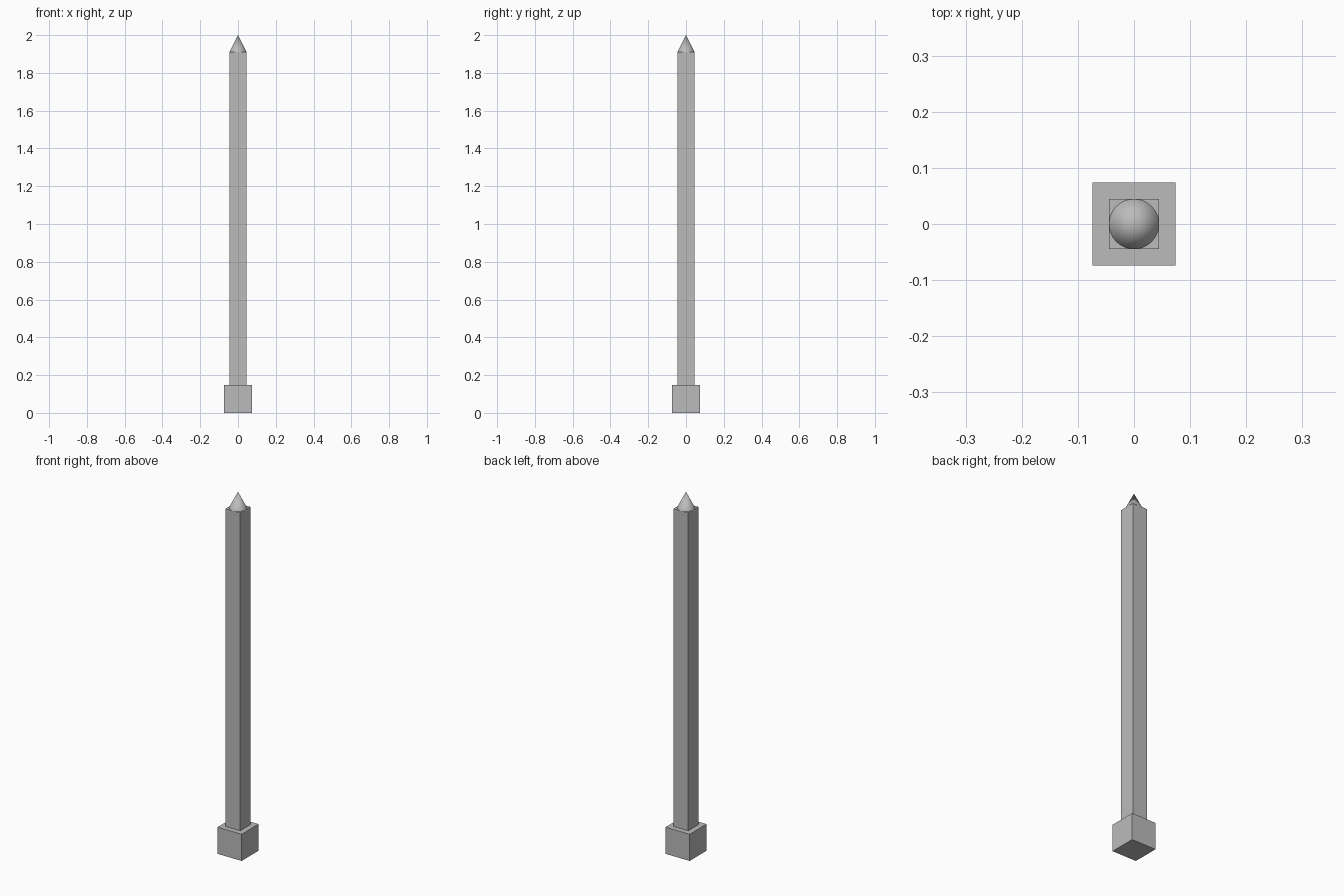
import bpy
import math

cube = bpy.data.objects.get("Cube")
if cube:
    bpy.data.objects.remove(cube, do_unlink=True)

BASE = 0.148      # base cube side
POST = 0.089      # post side
POST_TOP = 1.911
TOP = 2.0

# Single grey material
grey = bpy.data.materials.new("plain grey")
grey.use_nodes = True
colour = (0.5, 0.5, 0.5, 1.0)
grey.diffuse_color = colour
grey.node_tree.nodes["Principled BSDF"].inputs["Base Color"].default_value = colour


def block(name, side, bottom, top):
    """Square upright block between two heights."""
    bpy.ops.mesh.primitive_cube_add(size=1, location=(0, 0, (bottom + top) / 2))
    obj = bpy.context.object
    obj.name = name
    obj.scale = (side, side, top - bottom)
    bpy.ops.object.transform_apply(location=False, rotation=False, scale=True)
    obj.data.materials.append(grey)


# Base and post
block("base_block", BASE, 0, BASE)
block("post", POST, BASE, POST_TOP)

# Pointed tip
bpy.ops.mesh.primitive_cone_add(vertices=32, radius1=POST / 2, radius2=0,
                                depth=TOP - POST_TOP,
                                location=(0, 0, (POST_TOP + TOP) / 2))
tip = bpy.context.object
tip.name = "pointed_tip"
tip.data.materials.append(grey)
bpy.ops.object.shade_smooth_by_angle(angle=math.radians(30))
